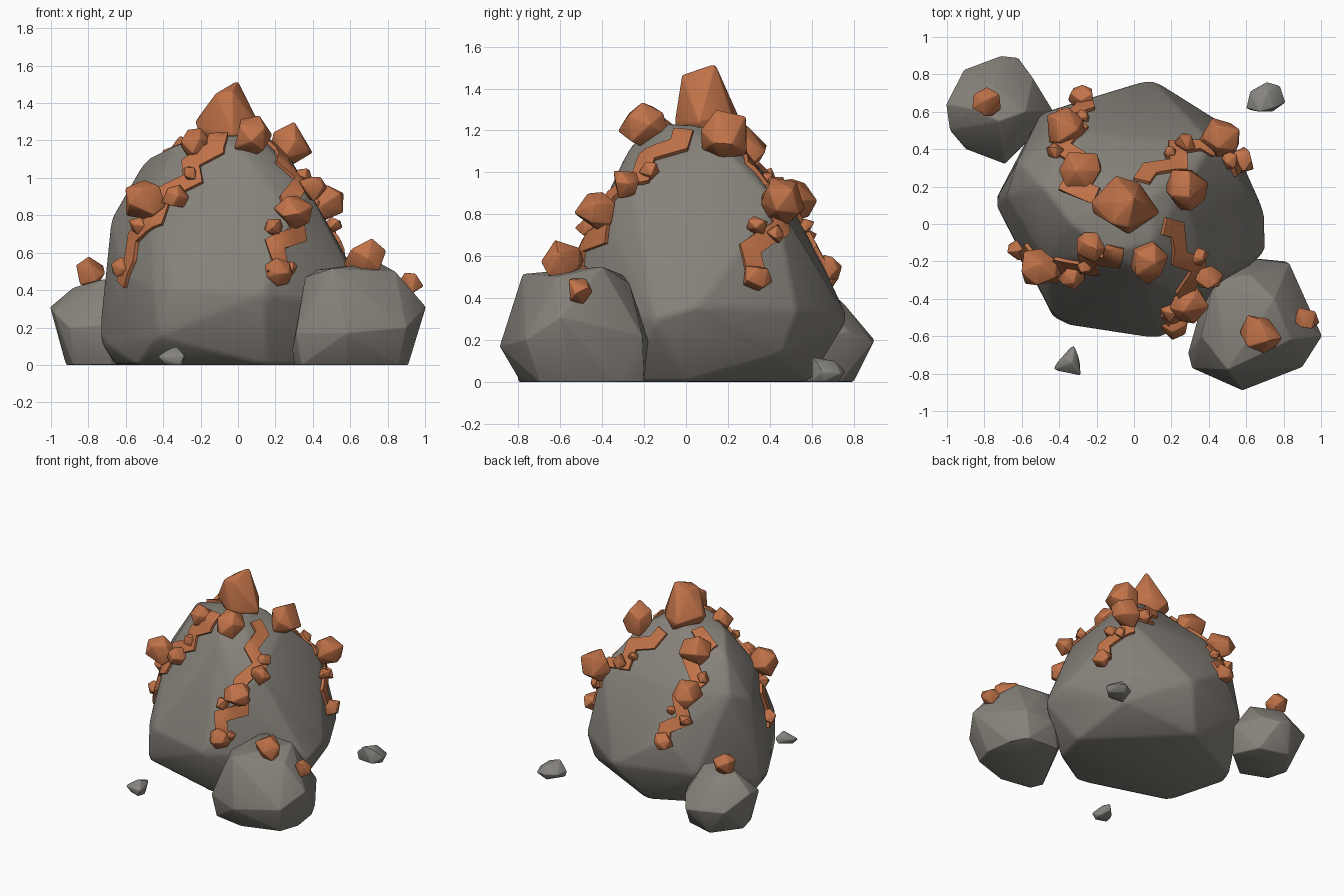
import bpy, bmesh, math, random
from mathutils import Vector, Euler
from mathutils.bvhtree import BVHTree

random.seed(7)


def material(name, rgb):
    m = bpy.data.materials.new(name)
    m.diffuse_color = (*rgb, 1)
    return m


STONE = material("grey stone", (0.240, 0.222, 0.196))
PEBBLE = material("pale grey stone", (0.245, 0.235, 0.22))
COPPER = material("copper ore", (0.53, 0.17, 0.066))


def finish(bm, name, mat, angle=35):
    bmesh.ops.recalc_face_normals(bm, faces=bm.faces)
    me = bpy.data.meshes.new(name)
    bm.to_mesh(me)
    bm.free()
    me.materials.append(mat)
    ob = bpy.data.objects.new(name, me)
    bpy.context.collection.objects.link(ob)
    bpy.ops.object.select_all(action='DESELECT')
    ob.select_set(True)
    bpy.context.view_layer.objects.active = ob
    bpy.ops.object.shade_smooth_by_angle(angle=math.radians(angle))
    return ob


def hull(points, merge=0.1):
    """Faceted convex solid around a handful of corner points."""
    bm = bmesh.new()
    for p in points:
        bm.verts.new(p)
    bmesh.ops.convex_hull(bm, input=bm.verts[:])
    bmesh.ops.delete(bm, geom=[v for v in bm.verts if not v.link_faces], context='VERTS')
    bmesh.ops.dissolve_limit(bm, angle_limit=merge, verts=bm.verts[:], edges=bm.edges[:])
    bmesh.ops.recalc_face_normals(bm, faces=bm.faces)
    return bm


def rock(name, points, mat, bevel, merge=0.1):
    bm = hull(points, merge)
    bmesh.ops.bevel(bm, geom=bm.edges[:], offset=bevel, offset_type='OFFSET',
                    segments=2, profile=0.5, affect='EDGES', clamp_overlap=True)
    return finish(bm, name, mat)


# Main boulder: base ring, belly ring, shoulders and crown
BOULDER = [
    (-.66, .2, 0), (-.54, -.24, 0), (.15, -.45, 0), (.45, -.27, 0),
    (.53, 0, 0), (-.08, .59, 0), (-.62, .32, 0),
    (-.745, .12, .14), (-.43, -.5, .15), (-.35, -.54, .41), (-.45, -.46, .4),
    (.14, -.615, .38), (.705, -.15, .3), (.7, .06, .36), (.49, .53, .34), (.47, .46, .13),
    (.1, .775, .3), (-.5, .59, .3), (-.62, -.12, .5), (-.28, .66, .55),
    (-.68, .15, .77), (-.62, .34, .87), (-.47, -.2, .87), (.28, -.41, .8),
    (.38, -.26, .93), (.42, .43, .86), (-.35, .49, .87),
    (-.49, .2, 1.1), (-.34, 0, 1.175), (.04, -.27, 1.12), (.27, .18, 1.12),
    (-.12, -.15, 1.225), (.1, -.1, 1.23), (.1, .17, 1.22), (-.1, .17, 1.22)]
guide = hull(BOULDER)
surface = BVHTree.FromBMesh(guide)
guide.free()
rock("main_boulder", BOULDER, STONE, 0.022)

# Two side boulders
rock("front_side_boulder", [
    (.3, -.66, 0), (.34, -.75, 0), (.58, -.79, 0), (.86, -.7, 0), (.91, -.55, 0), (.88, -.34, 0),
    (.81, -.2, 0), (.55, -.2, 0), (.29, -.69, .08), (.31, -.77, .17), (.58, -.89, .17),
    (.9, -.765, .2), (1.005, -.6, .31), (.83, -.21, .22), (.6, -.18, .2), (.4, -.3, .2),
    (.36, -.6, .47), (.5, -.78, .515), (.43, -.3, .51), (.75, -.4, .55),
    (.84, -.62, .5), (.62, -.27, .47)], STONE, 0.005)
rock("back_side_boulder", [
    (-.92, .6, 0), (-.88, .45, 0), (-.68, .37, 0), (-.46, .55, 0), (-.55, .74, 0),
    (-.77, .8, 0), (-1.005, .64, .31), (-.985, .5, .28), (-.9, .4, .2), (-.69, .32, .22),
    (-.43, .6, .2), (-.54, .78, .24), (-.62, .89, .18), (-.71, .9, .2), (-.91, .825, .2),
    (-.88, .62, .415), (-.76, .74, .39), (-.72, .55, .46), (-.58, .6, .42)], STONE, 0.007)

# Loose pebbles
rock("front_pebble", [
    (-.39, -.77, 0), (-.31, -.8, 0), (-.29, -.74, 0), (-.34, -.66, .03), (-.43, -.78, .045),
    (-.42, -.75, .05), (-.285, -.81, .05), (-.37, -.72, .085), (-.32, -.65, .07),
    (-.33, -.74, .1), (-.3, -.7, .06)], PEBBLE, 0.005)
rock("back_pebble", [
    (.62, .61, 0), (.74, .6, 0), (.79, .66, 0), (.7, .73, 0), (.6, .62, .05), (.62, .71, .05),
    (.71, .76, .05), (.78, .74, .04), (.81, .65, .05), (.67, .6, .12), (.75, .62, .1),
    (.71, .71, .1)], PEBBLE, 0.005)

# Big crystal on the crown
rock("crown_nugget", [
    (-.15, .06, 1.18), (-.03, -.04, 1.18), (.1, .08, 1.18), (-.04, .22, 1.18),
    (-.23, .12, 1.3), (-.22, .06, 1.27), (-.03, -.055, 1.24), (.14, .06, 1.24),
    (-.1, .26, 1.25), (.03, .22, 1.27), (-.12, .0, 1.45), (-.03, -.02, 1.465),
    (-.1, .12, 1.46), (0, .14, 1.52)], COPPER, 0.008)


def nugget(name, x, y, z, r, embed=True):
    c = Vector((x, y, z))
    if embed:  # keep a good part of the nugget outside the boulder
        hit, n, _, _ = surface.find_nearest(c)
        depth = (c - hit).dot(n)
        c += n * (min(max(depth, -0.05 * r), 0.55 * r) - depth)
    count = 12 if r > 0.06 else 9
    rot = Euler([random.uniform(0, 6.28) for _ in range(3)]).to_matrix()
    pts = []
    for i in range(count):
        h = 1 - 2 * (i + 0.5) / count
        a = i * 2.4 + random.uniform(-0.35, 0.35)
        w = math.sqrt(1 - h * h)
        v = Vector((w * math.cos(a), w * math.sin(a) * 0.93, h * 1.1))
        pts.append(c + rot @ v * r * random.uniform(1.04, 1.26))
    rock(name, pts, COPPER, r * 0.06, 0.2)


# Ore nuggets: x, y, z, radius
NUGGETS = [
    (.28, .2, 1.17, .115), (.07, -.2, 1.22, .105), (-.23, -.12, 1.19, .075),
    (-.28, .28, 1.09, .11), (-.37, .52, .87, .1), (-.28, .68, .54, .065),
    (-.43, .4, .98, .045), (-.4, .58, .7, .045), (-.27, .6, .76, .035),
    (.46, .46, .86, .1), (.28, .53, 1.0, .057), (.61, .35, .51, .062),
    (.54, .34, .76, .045), (.54, .45, .72, .042), (.2, .48, 1.05, .035),
    (-.5, -.24, .88, .105), (-.34, -.3, .91, .064), (-.62, -.14, .52, .055),
    (-.57, -.22, .76, .045), (-.26, -.24, 1.03, .042), (.3, -.43, .82, .09),
    (.41, -.3, .95, .066), (.36, -.18, 1.02, .045), (.22, -.54, .5, .07),
    (.19, -.48, .74, .047), (.29, -.5, .52, .035)]
for i, n in enumerate(NUGGETS):
    nugget(f"ore_nugget_{i + 1}", *n)
for i, n in enumerate([(.68, -.59, .57, .095), (.92, -.51, .44, .06), (-.79, .65, .49, .075)]):
    nugget(f"side_ore_nugget_{i + 1}", *n, embed=False)


def vein(name, path, width=0.095):
    """Zigzag ribbon that clings to the boulder surface."""
    pts = [surface.find_nearest(Vector(p))[0] for p in path]
    rows = []
    for i, p in enumerate(pts):
        n = surface.find_nearest(p)[1]
        a = (p - pts[i - 1]).normalized() if i else None
        b = (pts[i + 1] - p).normalized() if i < len(pts) - 1 else None
        a, b = a or b, b or a
        side = n.cross((a + b).normalized()).normalized()
        half = width / 2 / max(0.65, (a + b).length / 2)
        rows.append([p - side * half, p, p + side * half])
    bm = bmesh.new()
    grid = []
    for r0, r1 in zip(rows, rows[1:]):
        for t in (0, .25, .5, .75, 1)[(1 if grid else 0):]:
            line = []
            for p, q in zip(r0, r1):
                hit, n, _, _ = surface.find_nearest(p.lerp(q, t))
                line.append(bm.verts.new(hit + n * 0.002))
            grid.append(line)
    for g, h in zip(grid, grid[1:]):
        for k in (0, 1):
            bm.faces.new((g[k], h[k], h[k + 1], g[k + 1]))
    # Thicken, then shade with crisp ribbon edges
    ob = finish(bm, name, COPPER)
    mod = ob.modifiers.new("thickness", 'SOLIDIFY')
    mod.thickness = 0.036
    mod.offset = 0
    bpy.ops.object.modifier_apply(modifier=mod.name)
    bpy.ops.object.shade_smooth_by_angle(angle=math.radians(30))


# Four ore veins running down from the crown
vein("front_right_vein", [
    (.17, -.01, 1.22), (.27, -.04, 1.17), (.26, -.2, 1.1), (.36, -.22, 1.0), (.28, -.37, .9),
    (.34, -.43, .7), (.2, -.5, .65), (.24, -.54, .54), (.17, -.54, .47)])
vein("front_left_vein", [
    (-.1, -.12, 1.22), (-.13, -.23, 1.17), (-.26, -.2, 1.09), (-.25, -.27, 1.01), (-.4, -.24, .93),
    (-.44, -.28, .78), (-.59, -.17, .69), (-.6, -.2, .57), (-.62, -.14, .43)])
vein("back_left_vein", [
    (-.2, .15, 1.2), (-.34, .2, 1.13), (-.27, .34, 1.05), (-.4, .42, .95), (-.3, .52, .83),
    (-.39, .58, .7), (-.26, .64, .63), (-.28, .68, .5)])
vein("back_right_vein", [
    (.04, .26, 1.18), (.09, .35, 1.12), (.24, .36, 1.06), (.24, .48, .97), (.42, .42, .88),
    (.48, .48, .75), (.59, .33, .65), (.6, .36, .5)])
